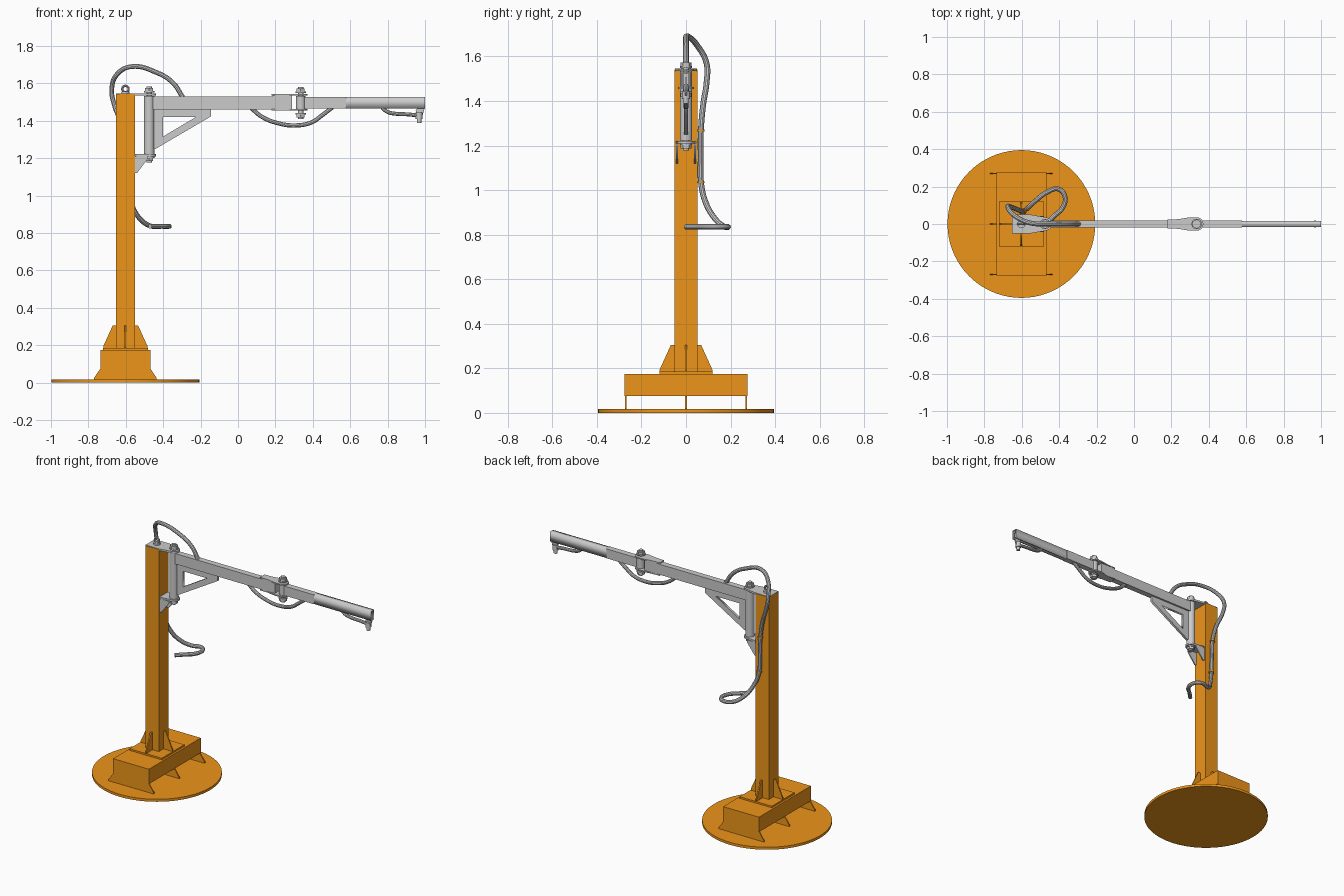
import bpy
from math import radians, sin, cos, pi
from mathutils import Matrix

if "Cube" in bpy.data.objects:
    bpy.data.objects.remove(bpy.data.objects["Cube"])

orange = bpy.data.materials.new("orange_paint")
orange.diffuse_color = (0.85, 0.3, 0.01, 1)
orange.use_nodes = True
orange.node_tree.nodes["Principled BSDF"].inputs["Base Color"].default_value = orange.diffuse_color


def finish(ob, name, mat=None, smooth=False):
    ob.name = name
    if mat:
        ob.data.materials.append(mat)
    if smooth:
        bpy.ops.object.shade_smooth_by_angle(angle=radians(35))
    return ob


def box(name, x, y, z, mat=None):
    bpy.ops.mesh.primitive_cube_add(size=1)
    ob = bpy.context.object
    ob.data.transform(
        Matrix.Translation([(a + b) / 2 for a, b in (x, y, z)])
        @ Matrix.Diagonal([b - a for a, b in (x, y, z)] + [1]))
    return finish(ob, name, mat)


def cyl(name, x, y, z0, z1, r, mat=None, n=24):
    bpy.ops.mesh.primitive_cylinder_add(vertices=n, radius=r, depth=z1 - z0,
                                        location=(x, y, (z0 + z1) / 2))
    return finish(bpy.context.object, name, mat, n > 8)


def curve_object(cu):
    ob = bpy.data.objects.new("curve", cu)
    bpy.context.collection.objects.link(ob)
    bpy.ops.object.select_all(action='DESELECT')
    ob.select_set(True)
    bpy.context.view_layer.objects.active = ob
    return ob


def prism(name, loops, plane, at, thick, mat=None):
    """Extrude closed outlines (later loops are holes) about a plane."""
    cu = bpy.data.curves.new(name, 'CURVE')
    cu.dimensions, cu.fill_mode, cu.extrude = '2D', 'BOTH', thick / 2
    for pts in loops:
        sp = cu.splines.new('POLY')
        sp.points.add(len(pts) - 1)
        for p, (a, b) in zip(sp.points, pts):
            p.co = (a, b, 0, 1)
        sp.use_cyclic_u = True
    ob = curve_object(cu)
    rot, axis = {'xz': ((pi / 2, 0, 0), 1), 'yz': ((pi / 2, 0, pi / 2), 0),
                 'xy': ((0, 0, 0), 2)}[plane]
    ob.rotation_euler = rot
    ob.location[axis] = at
    bpy.ops.object.convert(target='MESH')
    return finish(bpy.context.object, name, mat)


def hose(name, pts, r):
    cu = bpy.data.curves.new(name, 'CURVE')
    cu.dimensions, cu.bevel_depth, cu.bevel_resolution = '3D', r, 3
    cu.use_fill_caps, cu.resolution_u = True, 8
    sp = cu.splines.new('BEZIER')
    sp.bezier_points.add(len(pts) - 1)
    for p, co in zip(sp.bezier_points, pts):
        p.co = co
        p.handle_left_type = p.handle_right_type = 'AUTO'
    curve_object(cu)
    bpy.ops.object.convert(target='MESH')
    return finish(bpy.context.object, name, None, True)


def round_end(cx, r, start=-75, end=75, n=10):
    return [(cx + r * cos(radians(start + (end - start) * i / n)),
             r * sin(radians(start + (end - start) * i / n))) for i in range(n + 1)]


def pivot(name, x, z0, z1, b0, b1, r):
    """Sleeve between z0 and z1, with a bolt, washers and nuts from b0 to b1."""
    cyl(name + "_sleeve", x, 0, z0, z1, r)
    cyl(name + "_bolt", x, 0, b0, b1, 0.014)
    for end, s in ((b0, 1), (b1, -1)):
        a, b = sorted((end + s * 0.008, end + s * 0.024))
        cyl(name + "_nut", x, 0, a, b, 0.025, n=6)
        a, b = sorted((end + s * 0.024, end + s * 0.032))
        cyl(name + "_washer", x, 0, a, b, 0.028)


# floor disc and raised base
CX = -0.602
cyl("floor_disc", CX, 0, 0, 0.017, 0.395, orange, 72)
box("base_block", (-0.735, -0.469), (-0.275, 0.275), (0.075, 0.175), orange)
for y in (-0.27, 0, 0.27):
    prism("base_support", [[(-0.77, 0.017), (-0.435, 0.017), (-0.435, 0.025),
                            (-0.469, 0.076), (-0.735, 0.076), (-0.77, 0.025)]],
          'xz', y, 0.008, orange)
box("column_foot_plate", (-0.722, -0.482), (-0.12, 0.12), (0.174, 0.186), orange)

# column and its four gussets
box("column", (CX - 0.05, CX + 0.05), (-0.052, 0.052), (0.185, 1.542), orange)
for s in (-1, 1):
    for plane, c, at in (('xz', CX, 0), ('yz', 0, CX)):
        prism("column_gusset", [[(c + s * 0.045, 0.185), (c + s * 0.118, 0.185),
                                 (c + s * 0.118, 0.195), (c + s * 0.068, 0.305),
                                 (c + s * 0.045, 0.305)]], plane, at, 0.008, orange)

# lifting eye on the column top
bpy.ops.mesh.primitive_torus_add(location=(CX, 0, 1.57), rotation=(pi / 2, 0, 0),
                                 major_radius=0.017, minor_radius=0.006,
                                 major_segments=24, minor_segments=8)
finish(bpy.context.object, "lifting_eye", None, True)
cyl("lifting_eye_collar", CX, 0, 1.545, 1.557, 0.022)

# column brackets holding the main pivot
PX = -0.475
prism("top_bracket", [[(-0.652, 0.05), (-0.652, -0.05), (-0.55, -0.05)]
                      + round_end(PX, 0.036) + [(-0.55, 0.05)]], 'xy', 1.54, 0.012)
prism("lower_bracket", [[(-0.553, -0.046)] + round_end(PX, 0.036)
                        + [(-0.553, 0.046)]], 'xy', 1.215, 0.012)
for y in (-0.04, 0.04):
    prism("lower_bracket_gusset", [[(-0.553, 1.21), (-0.553, 1.12), (-0.54, 1.12),
                                    (-0.483, 1.195), (-0.483, 1.21)]], 'xz', y, 0.008)
pivot("main_pivot", PX, 1.222, 1.532, 1.178, 1.582, 0.028)

# inner arm with triangular brace
box("inner_arm", (-0.455, 0.2), (-0.02, 0.02), (1.46, 1.53))
prism("arm_brace", [[(-0.452, 1.462), (-0.145, 1.462), (-0.145, 1.423),
                     (-0.44, 1.25), (-0.452, 1.25)],
                    [(-0.402, 1.42), (-0.225, 1.42), (-0.402, 1.315)]],
      'xz', 0, 0.016)

# elbow joint between the arms
EX = 0.335
box("elbow_block", (0.185, 0.29), (-0.024, 0.024), (1.462, 1.534))
for z in (1.458, 1.538):
    prism("elbow_plate", [[(0.18, -0.023), (0.24, -0.026), (0.3, -0.036)]
                          + round_end(EX, 0.036)
                          + [(0.3, 0.036), (0.24, 0.026), (0.18, 0.023)]],
          'xy', z, 0.008)
pivot("elbow_pivot", EX, 1.464, 1.532, 1.41, 1.58, 0.026)

# outer arm and end rail, open underneath
box("outer_arm", (0.355, 0.577), (-0.02, 0.02), (1.465, 1.528))
prism("end_rail", [[(-0.017, 1.465), (-0.006, 1.465), (-0.006, 1.47), (-0.012, 1.47),
                    (-0.012, 1.523), (0.012, 1.523), (0.012, 1.47), (0.006, 1.47),
                    (0.006, 1.465), (0.017, 1.465), (0.017, 1.528), (-0.017, 1.528)]],
      'yz', 0.787, 0.426)

# outlet fitting hanging from the rail end
prism("end_hanger", [[(0.95, 1.455), (0.982, 1.505), (0.996, 1.505), (0.996, 1.46),
                      (0.986, 1.425), (0.955, 1.425)]], 'xz', 0, 0.01)
cyl("outlet_collar", 0.968, 0, 1.41, 1.445, 0.018)
cyl("outlet_nozzle", 0.968, 0, 1.388, 1.41, 0.012)

# hoses
hose("end_hose", [(0.77, 0, 1.47), (0.8, 0, 1.447), (0.84, 0, 1.438),
                  (0.91, 0, 1.434), (0.965, 0, 1.428)], 0.011)
hose("elbow_hose", [(0.07, 0, 1.468), (0.13, 0, 1.42), (0.21, 0, 1.388),
                    (0.305, 0, 1.375), (0.395, 0, 1.392), (0.45, 0, 1.43),
                    (0.505, 0, 1.472)], 0.012)
hose("supply_hose", [(-0.47, 0, 0.835), (-0.43, 0.04, 0.835), (-0.38, 0.09, 0.835),
                     (-0.37, 0.15, 0.835), (-0.405, 0.187, 0.835), (-0.465, 0.17, 0.837),
                     (-0.52, 0.13, 0.872), (-0.565, 0.088, 0.945), (-0.59, 0.068, 1.03),
                     (-0.595, 0.066, 1.15), (-0.6, 0.067, 1.27), (-0.625, 0.078, 1.39),
                     (-0.66, 0.092, 1.48), (-0.675, 0.092, 1.57), (-0.645, 0.05, 1.65),
                     (-0.565, 0.008, 1.69), (-0.44, 0, 1.66), (-0.35, 0, 1.605),
                     (-0.295, 0, 1.525)], 0.013)

# clips holding the supply hose on the column
for x, z in ((-0.59, 1.035), (-0.6, 1.268)):
    cyl("hose_clip", x, 0.067, z - 0.004, z + 0.004, 0.017, orange, 16)
